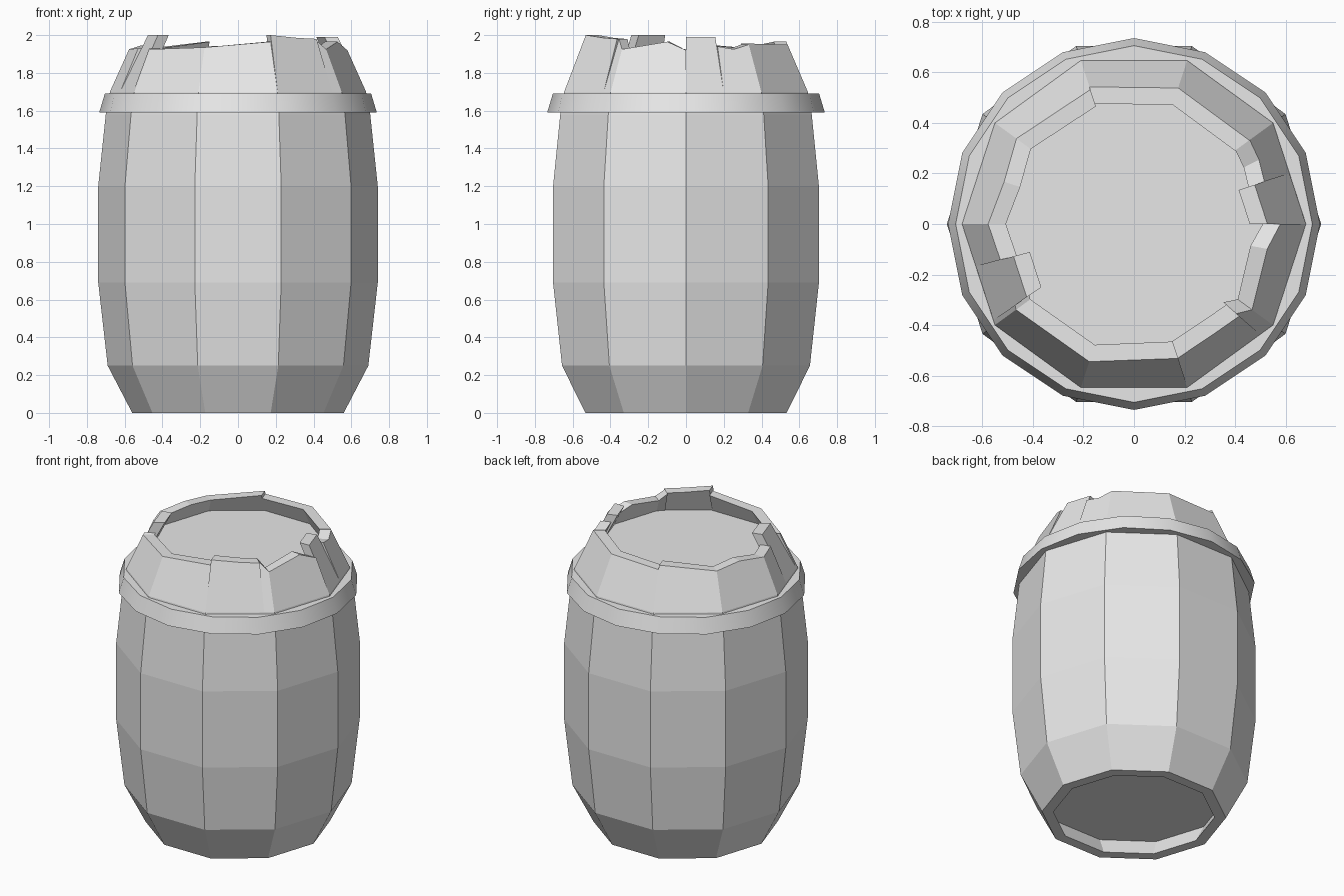
import bpy
import bmesh
from math import cos, sin, tau
from mathutils import Vector

cube = bpy.data.objects.get("Cube")
if cube:
    bpy.data.objects.remove(cube, do_unlink=True)

SIDES = 10
WALL = 0.07
KNEE_R, KNEE_Z = 0.678, 1.7
BODY = [(0.56, 0), (0.69, 0.25), (0.74, 0.69), (0.74, 1.2), (0.70, 1.58), (KNEE_R, KNEE_Z)]

grey = bpy.data.materials.new("plain_grey")
grey.use_nodes = True
grey.diffuse_color = (0.8, 0.8, 0.8, 1)
shader = next(n for n in grey.node_tree.nodes if n.type == "BSDF_PRINCIPLED")
shader.inputs["Base Color"].default_value = grey.diffuse_color


def finish(name, bm):
    bmesh.ops.recalc_face_normals(bm, faces=bm.faces)
    mesh = bpy.data.meshes.new(name)
    bm.to_mesh(mesh)
    bm.free()
    mesh.materials.append(grey)
    obj = bpy.data.objects.new(name, mesh)
    bpy.context.collection.objects.link(obj)
    return obj


def on_side(side, t, radius, z):
    """Point at fraction t along one side of the ten-sided barrel."""
    a, b = (Vector((radius * cos(tau * k / SIDES), radius * sin(tau * k / SIDES), z))
            for k in (side, side + 1))
    return a.lerp(b, t)


def board(bm, side, t0, t1, outer0, outer1):
    """Closed slab between two outer profiles, thickened inwards."""
    rings = []
    for t, outer in ((t0, outer0), (t1, outer1)):
        section = outer + [(r - WALL, z) for r, z in reversed(outer)]
        rings.append([bm.verts.new(on_side(side, t, r, z)) for r, z in section])
    first, second = rings
    count = len(first)
    for i in range(count):
        j = (i + 1) % count
        bm.faces.new((first[i], first[j], second[j], second[i]))
    half = count // 2
    for ring in rings:
        for i in range(half - 1):
            bm.faces.new((ring[i], ring[i + 1], ring[count - 2 - i], ring[count - 1 - i]))


def rim_profile(z, inset):
    return [(KNEE_R, KNEE_Z), (KNEE_R - 0.45 * (z - KNEE_Z) - inset, z)]


# Broken top edge of each stave: pieces of (start, height, end, height, inset)
BROKEN = [
    [(0, 1.99, 0.5, 1.99, 0.02), (0.5, 1.94, 0.75, 1.925, 0), (0.75, 1.925, 1, 1.95, 0)],
    [(0, 1.955, 1, 1.95, 0)],
    [(0, 1.95, 1, 1.94, 0)],
    [(0, 1.965, 1, 1.93, 0)],
    [(0, 1.93, 0.5, 1.945, 0), (0.5, 1.945, 1, 1.925, 0)],
    [(0, 1.925, 0.42, 1.93, 0), (0.42, 2, 0.95, 2, 0.025), (0.95, 1.93, 1, 1.925, 0)],
    [(0, 1.925, 1, 1.935, 0)],
    [(0, 1.935, 1, 1.965, 0)],
    [(0, 2, 0.5, 1.985, -0.015), (0.5, 1.985, 0.85, 1.98, -0.015), (0.85, 1.98, 1, 1.925, 0)],
    [(0, 1.925, 0.7, 1.965, 0), (0.7, 1.965, 1, 1.92, 0)],
]

# Staves with their broken tops
for side, pieces in enumerate(BROKEN):
    bm = bmesh.new()
    board(bm, side, 0, 1, BODY, BODY)
    for t0, z0, t1, z1, inset in pieces:
        board(bm, side, t0, t1, rim_profile(z0, inset), rim_profile(z1, inset))
    finish(f"stave_{side + 1}", bm)

# Recessed lid and bottom boards
for name, z, radius in (("lid", 1.84, 0.56), ("bottom_board", 0.13, 0.57)):
    bm = bmesh.new()
    rings = [[bm.verts.new(on_side(k, 0, radius, h)) for k in range(SIDES)]
             for h in (z - 0.01, z)]
    for ring in rings:
        bm.faces.new(ring)
    for k in range(SIDES):
        j = (k + 1) % SIDES
        bm.faces.new((rings[0][k], rings[0][j], rings[1][j], rings[1][k]))
    finish(name, bm)

# Hoop around the shoulder
HOOP_SIDES = 16
bm = bmesh.new()
section = [(0.735, 1.59), (0.705, 1.69), (0.63, 1.69), (0.63, 1.59)]
rings = [[bm.verts.new((r * cos(tau * k / HOOP_SIDES), r * sin(tau * k / HOOP_SIDES), z))
          for r, z in section] for k in range(HOOP_SIDES)]
for k in range(HOOP_SIDES):
    a, b = rings[k], rings[(k + 1) % HOOP_SIDES]
    for i in range(len(section)):
        j = (i + 1) % len(section)
        bm.faces.new((a[i], b[i], b[j], a[j]))
hoop = finish("hoop", bm)
bpy.ops.object.select_all(action="DESELECT")
hoop.select_set(True)
bpy.context.view_layer.objects.active = hoop
bpy.ops.object.shade_smooth_by_angle(angle=0.6)
